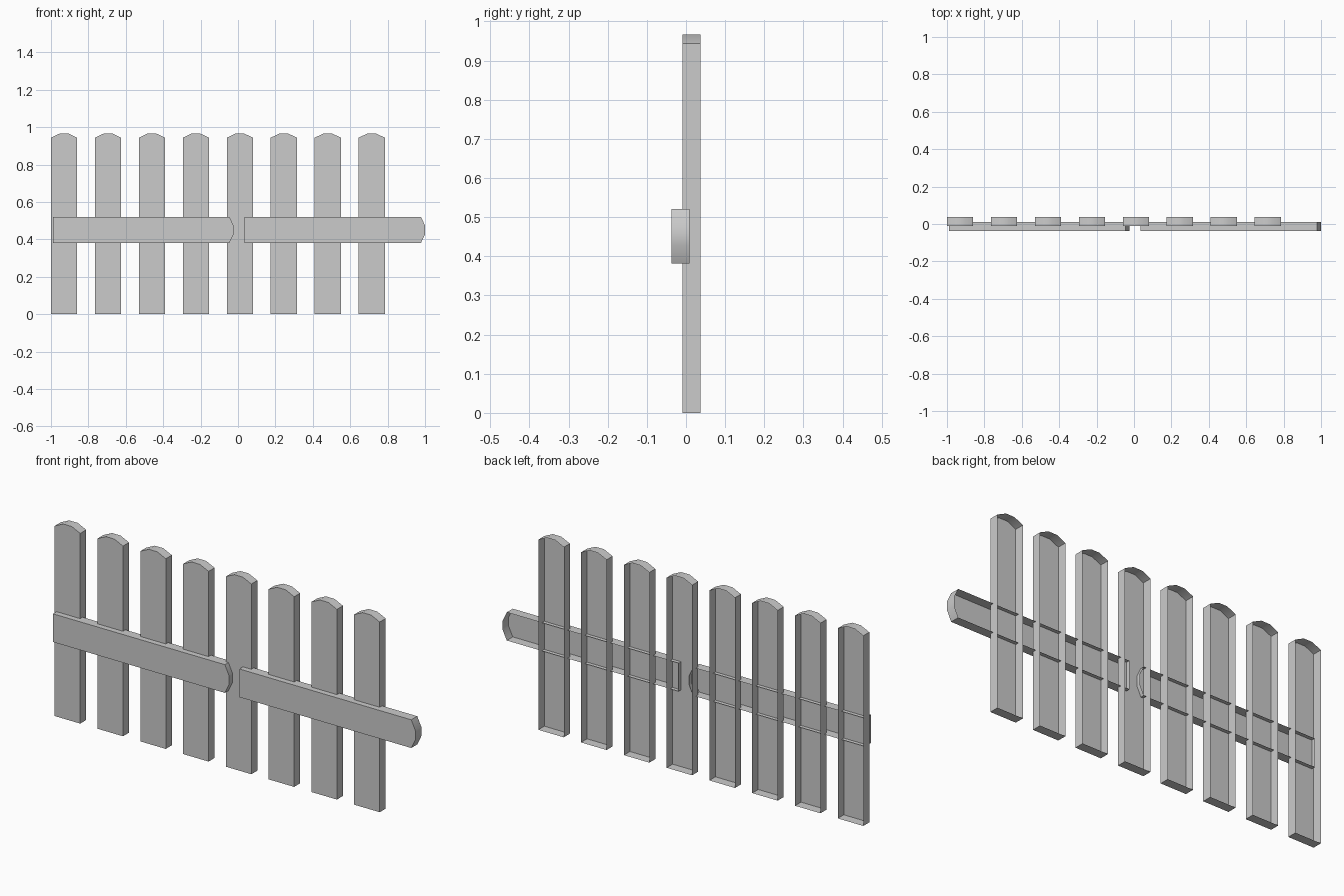
import bpy, bmesh, math

if "Cube" in bpy.data.objects:
    bpy.data.objects.remove(bpy.data.objects["Cube"])

WIDTH, HEIGHT, SHOULDER, DEPTH = 0.14, 0.966, 0.944, 0.047


def board_mesh():
    """Board with a three-sided rounded tip, open at the back (+y)."""
    h = WIDTH / 2
    profile = [(-h, 0), (h, 0), (h, SHOULDER), (h / 3, HEIGHT),
               (-h / 3, HEIGHT), (-h, SHOULDER)]
    bm = bmesh.new()
    front = [bm.verts.new((x, 0, z)) for x, z in profile]
    back = [bm.verts.new((x, DEPTH, z)) for x, z in profile]
    bm.faces.new(front)
    n = len(profile)
    for i in range(n):
        j = (i + 1) % n
        bm.faces.new((front[j], front[i], back[i], back[j]))
    mesh = bpy.data.meshes.new("board")
    bm.to_mesh(mesh)
    bm.free()
    return mesh


mesh = board_mesh()


def add_board(name, location, turn=0.0):
    ob = bpy.data.objects.new(name, mesh)
    ob.location = location
    ob.rotation_euler = (0, turn, 0)
    bpy.context.collection.objects.link(ob)
    return ob


# Upright pickets
for i in range(8):
    board = add_board(f"picket_{i + 1}", (-0.93 + i * 0.235, -0.0095, 0))

# Horizontal rails: the same board laid on its side, tip to the right
for i, x in enumerate((-0.99, 0.034)):
    add_board(f"rail_{i + 1}", (x, -0.0375, 0.451), math.radians(90))

# Smooth only the shallow facets of the rounded tips (mesh is shared)
for f in mesh.polygons:
    f.use_smooth = True
mesh.set_sharp_from_angle(angle=math.radians(30))
